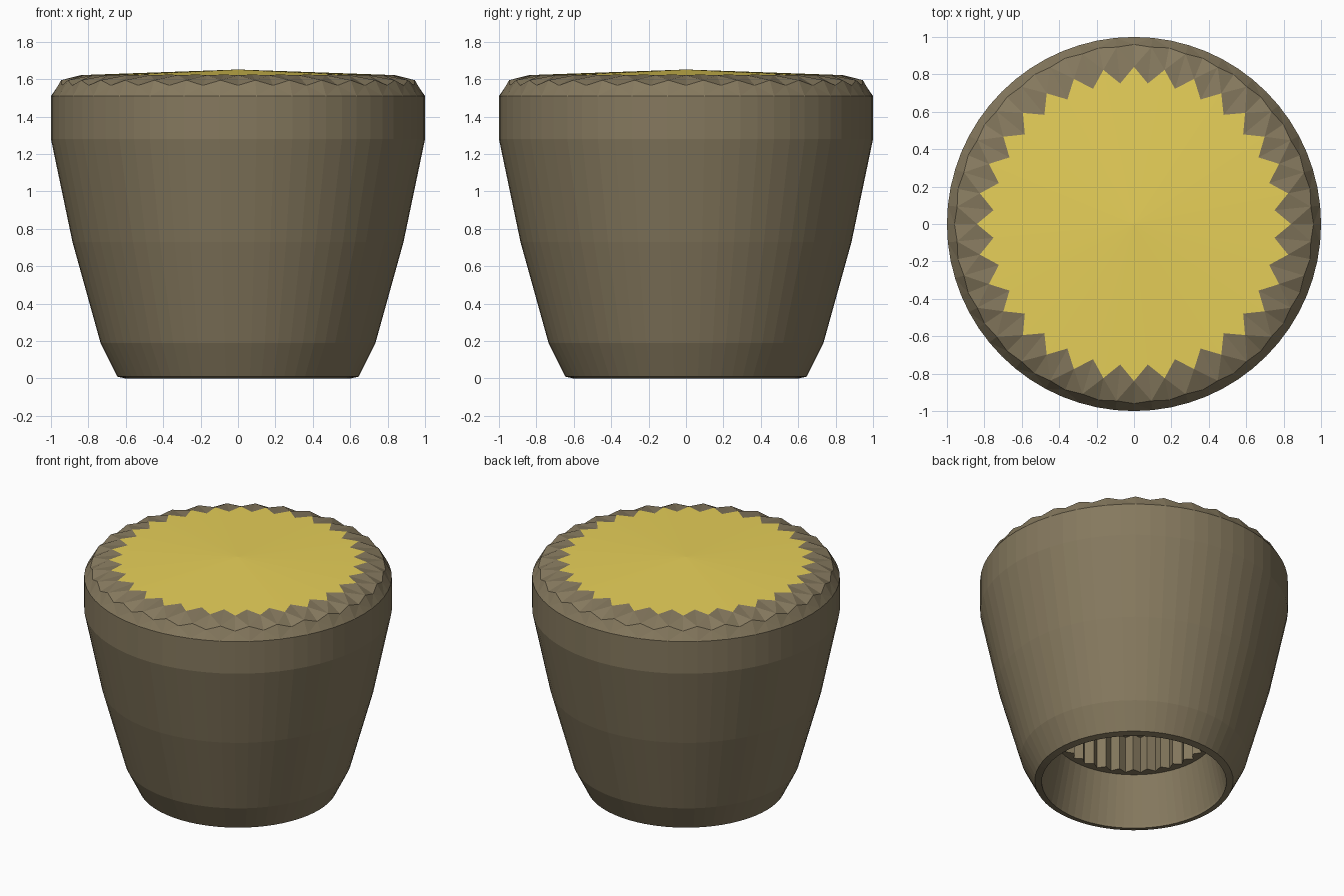
import bpy, math

if "Cube" in bpy.data.objects:
    bpy.data.objects.remove(bpy.data.objects["Cube"])

N = 64  # columns: even ones carry the skin tips, odd ones the pleat ridges


def material(name, color):
    m = bpy.data.materials.new(name)
    m.diffuse_color = (*color, 1)
    m.use_nodes = True
    m.node_tree.nodes["Principled BSDF"].inputs["Base Color"].default_value = m.diffuse_color
    return m


def lathe(name, profile, mat, cap_start=None, cap_end=None):
    """Revolve rows of (r, z) or (r_even, z_even, r_odd, z_odd)."""
    verts, faces = [], []
    for p in profile:
        for i in range(N):
            r, z = p[:2] if i % 2 == 0 else p[-2:]
            a = 2 * math.pi * i / N
            verts.append((r * math.cos(a), r * math.sin(a), z))
    for k in range(len(profile) - 1):
        for i in range(N):
            j = (i + 1) % N
            a, b = k * N, (k + 1) * N
            if len(profile[k]) == 4 or len(profile[k + 1]) == 4:
                # pleats are split so the ridge stays crisp
                if i % 2:
                    faces += [(a + i, a + j, b + j), (a + i, b + j, b + i)]
                else:
                    faces += [(a + i, a + j, b + i), (a + j, b + j, b + i)]
            else:
                faces.append((a + i, a + j, b + j, b + i))
    last = (len(profile) - 1) * N
    for z, base, flip in ((cap_start, 0, True), (cap_end, last, False)):
        if z is None:
            continue
        c = len(verts)
        verts.append((0, 0, z))
        for i in range(N):
            j = (i + 1) % N
            f = (base + i, base + j, c)
            faces.append(f[::-1] if flip else f)
    me = bpy.data.meshes.new(name)
    me.from_pydata(verts, [], faces)
    me.update()
    me.materials.append(mat)
    ob = bpy.data.objects.new(name, me)
    bpy.context.collection.objects.link(ob)
    return ob


brown = material("brown_shell", (0.235, 0.19, 0.112))
yellow = material("yellow_skin", (0.80, 0.63, 0.10))

star = (0.84, 1.622, 0.755, 1.625)

# Tapered shell: recess in the base, lip, outer wall, pleated rim
lathe("shell", [
    (0.50, 0.62, 0.46, 0.62),
    (0.50, 0.36, 0.46, 0.36),
    (0.53, 0.36),
    (0.60, 0.02),
    (0.60, 0.0),
    (0.645, 0.01),
    (0.735, 0.19),
    (0.885, 0.73),
    (1.0, 1.28),
    (1.0, 1.51),
    (0.96, 1.567, 0.95, 1.595),
    star,
], brown, cap_start=0.62)

# Slightly domed top skin with a zigzag edge
lathe("top_skin", [star], yellow, cap_end=1.652)
